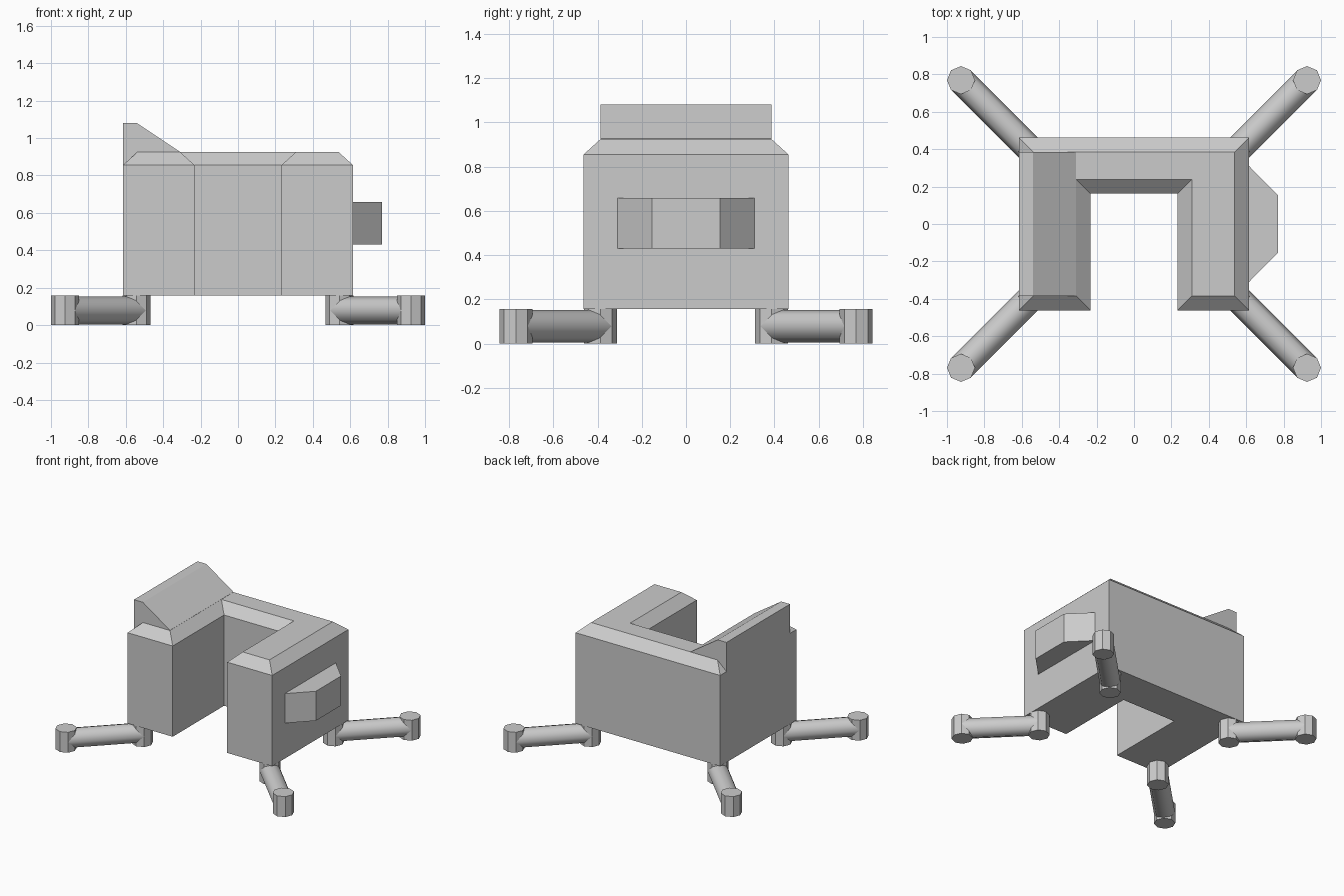
import bpy, bmesh, math
from mathutils import Vector

old = bpy.data.objects.get("Cube")
if old:
    bpy.data.objects.remove(old, do_unlink=True)

# Single flat grey
grey = bpy.data.materials.new("plain grey")
grey.use_nodes = True
colour = (0.6, 0.6, 0.6, 1)
grey.diffuse_color = colour
grey.node_tree.nodes["Principled BSDF"].inputs["Base Color"].default_value = colour


def finish(name, bm):
    bmesh.ops.recalc_face_normals(bm, faces=bm.faces)
    mesh = bpy.data.meshes.new(name)
    bm.to_mesh(mesh)
    bm.free()
    mesh.materials.append(grey)
    obj = bpy.data.objects.new(name, mesh)
    bpy.context.collection.objects.link(obj)
    return obj


def extrude(points, offset):
    """Closed prism from a flat outline; returns the mesh and its far cap."""
    bm = bmesh.new()
    base = bm.faces.new([bm.verts.new(p) for p in points])
    cap = bmesh.ops.extrude_face_region(bm, geom=[base], use_keep_orig=True)["geom"]
    cap = [g for g in cap if isinstance(g, bmesh.types.BMFace)][0]
    bmesh.ops.translate(bm, verts=cap.verts, vec=offset)
    bmesh.ops.recalc_face_normals(bm, faces=bm.faces)
    return bm, cap


# U-shaped body with a chamfered rim
W, D, IN, BACK = 0.615, 0.4625, 0.232, 0.162
half = [(IN, BACK), (IN, -D), (W, -D), (W, D)]
outline = half + [(-x, y) for x, y in reversed(half)]
bm, top = extrude([(x, y, 0.157) for x, y in outline], (0, 0, 0.698))
bmesh.ops.inset_region(bm, faces=[top], thickness=0.077, use_even_offset=True)
bmesh.ops.translate(bm, verts=top.verts, vec=(0, 0, 0.07))
finish("body", bm)

# Raised sloping console on the right arm
profile = [(-W, 0.85), (-W, 1.08), (-0.54, 1.08), (-0.309, 0.926), (-0.309, 0.85)]
bm, _ = extrude([(x, -0.386, z) for x, z in profile], (0, 0.772, 0))
finish("sloped_console", bm)

# Tapered box on the left side
plan = [(0.6, -0.31), (W, -0.31), (0.77, -0.154), (0.77, 0.154), (W, 0.31), (0.6, 0.31)]
bm, _ = extrude([(x, y, 0.43) for x, y in plan], (0, 0, 0.227))
finish("side_box", bm)


def cylinder(name, start, end, radius):
    start, end = Vector(start), Vector(end)
    axis = end - start
    bm = bmesh.new()
    bmesh.ops.create_cone(bm, cap_ends=True, segments=8, radius1=radius,
                          radius2=radius, depth=axis.length)
    turn = axis.to_track_quat('Z', 'Y').to_matrix()
    bmesh.ops.rotate(bm, verts=bm.verts, matrix=turn)
    bmesh.ops.translate(bm, verts=bm.verts, vec=(start + end) / 2)
    return finish(name, bm)


# Four diagonal outriggers: hip post, foot post and rod between them
for side, sx in (("left", 1), ("right", -1)):
    for end, sy in (("front", -1), ("back", 1)):
        hip = (sx * 0.543, sy * 0.387)
        foot = (sx * 0.925, sy * 0.769)
        for part, (x, y) in (("hip", hip), ("foot", foot)):
            cylinder(f"{end}_{side}_{part}", (x, y, 0), (x, y, 0.157), 0.075)
        rod = cylinder(f"{end}_{side}_leg", (*hip, 0.0785), (*foot, 0.0785), 0.074)
        for face in rod.data.polygons:
            face.use_smooth = len(face.vertices) == 4
